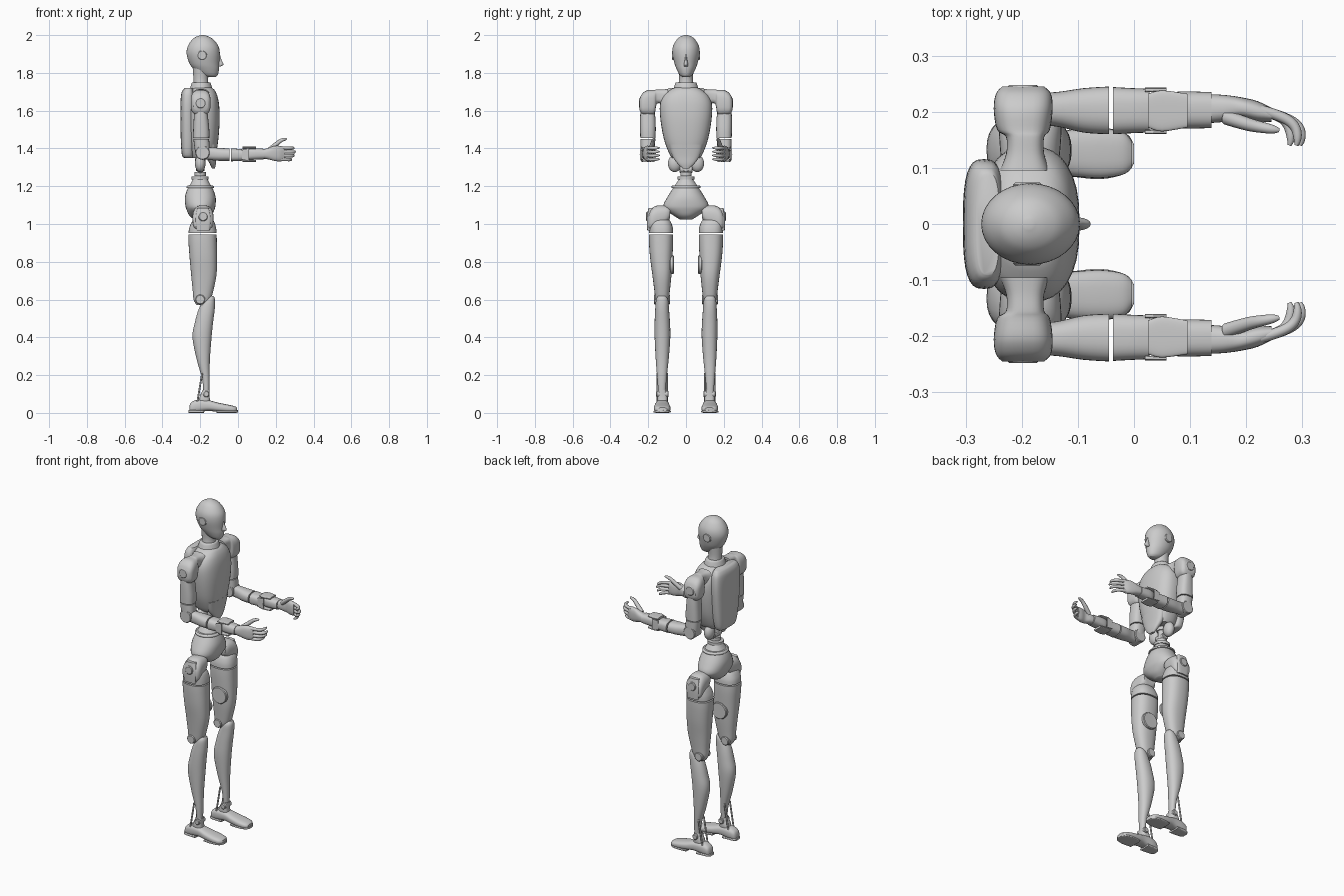
import bpy, bmesh, math


def spline(p0, p1, p2, p3, t):
    return [0.5 * (2*b + (c-a)*t + (2*a-5*b+4*c-d)*t*t + (3*b-a-3*c+d)*t**3)
            for a, b, c, d in zip(p0, p1, p2, p3)]


def loft(name, axis, rows, power=2.0, mirror=False, sides=32, steps=4):
    """Skin rounded sections (t, a0, a1, b0, b1) placed along an axis."""
    if steps > 1:
        pts = [rows[0]] + list(rows) + [rows[-1]]
        fine = [spline(*pts[i:i+4], k / steps)
                for i in range(len(rows) - 1) for k in range(steps)] + [rows[-1]]
    else:
        fine = rows
    bm = bmesh.new()
    rings = []
    for t, a0, a1, b0, b1 in fine:
        ring = []
        for i in range(sides):
            w = 2 * math.pi * i / sides
            c, s = math.cos(w), math.sin(w)
            a = (a0+a1)/2 + (a1-a0)/2 * math.copysign(abs(c)**(2/power), c)
            b = (b0+b1)/2 + (b1-b0)/2 * math.copysign(abs(s)**(2/power), s)
            co = {'x': (t, a, b), 'y': (a, t, b), 'z': (a, b, t)}[axis]
            ring.append(bm.verts.new(co))
        rings.append(ring)
    for r0, r1 in zip(rings, rings[1:]):
        for i in range(sides):
            j = (i + 1) % sides
            bm.faces.new((r0[i], r0[j], r1[j], r1[i]))
    bm.faces.new(rings[0])
    bm.faces.new(rings[-1])
    bmesh.ops.recalc_face_normals(bm, faces=bm.faces)
    me = bpy.data.meshes.new(name)
    bm.to_mesh(me)
    bm.free()
    ob = bpy.data.objects.new(name, me)
    bpy.context.collection.objects.link(ob)
    if mirror:
        m = ob.modifiers.new("mirror", 'MIRROR')
        m.use_axis = (False, True, False)
        m.use_mirror_merge = False
    return ob


def centred(name, rows, power=2.0):
    """Vertical loft on the centre line: (z, x0, x1, half width)."""
    return loft(name, 'z', [(z, a, b, -h, h) for z, a, b, h in rows], power)


def disc(name, x, z, r, y0, y1, mirror=True):
    """Round pin or cap across the body, with chamfered rims."""
    e = min(0.004, (y1 - y0) / 3)
    rows = [(y, x-q, x+q, z-q, z+q) for y, q in
            ((y0, r-e), (y0+e, r), (y1-e, r), (y1, r-e))]
    return loft(name, 'y', rows, mirror=mirror, steps=1)


def ball(name, c, r, mirror=False):
    rows = []
    for i in range(13):
        w = math.pi * (0.02 + 0.96 * i / 12)
        s = math.sin(w)
        rows.append((c[2] - r[2]*math.cos(w), c[0]-r[0]*s, c[0]+r[0]*s,
                     c[1]-r[1]*s, c[1]+r[1]*s))
    return loft(name, 'z', rows, mirror=mirror, steps=1)


def tube(name, points, radius):
    """Rounded tube along a path, made for both sides; points are x, y, z, scale."""
    for s, side in ((1, "left"), (-1, "right")):
        cu = bpy.data.curves.new(f"{name}_{side}", 'CURVE')
        cu.dimensions = '3D'
        cu.bevel_depth, cu.bevel_resolution = radius, 3
        cu.use_fill_caps = True
        cu.resolution_u = 5
        sp = cu.splines.new('NURBS')
        sp.points.add(len(points) - 1)
        sp.use_endpoint_u, sp.order_u = True, 3
        for p, (x, y, z, k) in zip(sp.points, points):
            p.co, p.radius = (x, s*y, z, 1), k
        ob = bpy.data.objects.new(cu.name, cu)
        bpy.context.collection.objects.link(ob)


# head, nose, ears, neck
centred("head", [(1.778, -.165, -.118, .018), (1.79, -.2, -.107, .034), (1.82, -.235, -.1, .05),
                 (1.85, -.257, -.099, .061), (1.9, -.272, -.096, .072), (1.94, -.266, -.103, .069),
                 (1.975, -.244, -.128, .05), (1.992, -.22, -.155, .03), (2.0, -.195, -.18, .008)])
centred("nose", [(1.835, -.12, -.09, .012), (1.845, -.12, -.077, .011),
                 (1.87, -.12, -.088, .007), (1.9, -.12, -.096, .004)])
disc("ear_cap", -.19, 1.893, .026, .055, .074)
centred("neck", [(1.68, -.24, -.15, .05), (1.73, -.236, -.155, .042), (1.77, -.236, -.158, .037),
                 (1.83, -.24, -.15, .042)])
centred("collar", [(1.69, -.26, -.13, .075), (1.715, -.255, -.135, .066),
                   (1.745, -.245, -.145, .056), (1.75, -.24, -.15, .05)])

# torso shells
centred("chest_shell", [(1.35, -.25, -.125, .075), (1.38, -.262, -.115, .092), (1.45, -.27, -.104, .117),
                        (1.55, -.275, -.097, .135), (1.63, -.272, -.1, .138), (1.68, -.265, -.11, .12),
                        (1.71, -.25, -.125, .085), (1.722, -.24, -.14, .06)], 2.5)
centred("belly_plate", [(1.295, -.138, -.122, .018), (1.32, -.15, -.117, .045),
                        (1.36, -.17, -.115, .073), (1.42, -.17, -.108, .09)], 2.4)
centred("back_plate", [(1.35, -.285, -.24, .06), (1.365, -.297, -.235, .082), (1.45, -.303, -.23, .1),
                       (1.6, -.305, -.23, .115), (1.68, -.302, -.23, .112), (1.71, -.292, -.235, .1),
                       (1.72, -.28, -.24, .09)], 3)
ball("waist_pad", (-.2, .06, 1.32), (.028, .036, .045), True)

# waist column
for z, r, h in ((1.235, .045, .016), (1.255, .03, .02), (1.28, .022, .05), (1.33, .028, .05)):
    centred("waist_joint", [(z, -.2-r, -.2+r, r), (z+h, -.2-r, -.2+r, r)])
disc("waist_pin", -.2, 1.29, .02, -.035, .035, False)

# pelvis
centred("pelvis", [(1.025, -.235, -.165, .035), (1.045, -.258, -.14, .066), (1.075, -.272, -.125, .112),
                   (1.1, -.279, -.119, .12), (1.14, -.281, -.118, .1), (1.18, -.27, -.13, .075),
                   (1.215, -.25, -.15, .052), (1.235, -.24, -.16, .038)], 2.2)
centred("pelvis_ring", [(1.19, -.272, -.128, .076), (1.197, -.272, -.128, .078),
                        (1.205, -.265, -.135, .07)])

# shoulder arches
loft("shoulder_arch", 'y', [(.095, -.24, -.15, 1.62, 1.715), (.125, -.228, -.16, 1.635, 1.712),
                            (.155, -.228, -.16, 1.635, 1.712), (.168, -.244, -.15, 1.58, 1.71),
                            (.205, -.25, -.145, 1.575, 1.708), (.232, -.246, -.148, 1.58, 1.69),
                            (.245, -.235, -.16, 1.6, 1.665)], 3, True)
disc("shoulder_cap", -.198, 1.64, .028, .23, .248)

# arms
loft("upper_arm", 'z', [(1.455, -.238, -.152, .162, .242), (1.5, -.237, -.152, .16, .243),
                        (1.56, -.234, -.158, .162, .243), (1.62, -.23, -.165, .168, .24)], 2.6, True)
loft("lower_arm_sleeve", 'z', [(1.37, -.225, -.155, .172, .236), (1.4, -.23, -.15, .166, .24),
                               (1.45, -.236, -.153, .163, .241)], 2.6, True)
disc("elbow", -.188, 1.378, .038, .168, .24)
loft("forearm", 'x', [(-.19, .176, .234, 1.343, 1.408), (-.14, .174, .235, 1.338, 1.406),
                      (-.09, .163, .242, 1.334, 1.402), (-.045, .16, .245, 1.334, 1.4)], 2.4, True)
loft("forearm_cuff", 'x', [(-.037, .16, .244, 1.332, 1.4), (.0, .162, .242, 1.333, 1.398),
                           (.028, .163, .241, 1.336, 1.395)], 2.8, True)
for z in (1.328, 1.397):
    loft("wrist_fork", 'x', [(.025, .172, .232, z, z+.012), (.05, .165, .238, z, z+.012),
                             (.095, .172, .232, z, z+.012)], 3, True)
for y in (.16, .235):
    loft("wrist_cheek", 'x', [(.02, y, y+.008, 1.34, 1.395), (.058, y, y+.008, 1.335, 1.4)], 5, True)
loft("wrist", 'x', [(.04, .19, .215, 1.345, 1.402), (.05, .175, .228, 1.34, 1.402),
                    (.08, .17, .236, 1.34, 1.402), (.138, .171, .235, 1.343, 1.398)], 2.6, True)

# hands
loft("palm", 'x', [(.135, .18, .231, 1.346, 1.396), (.16, .182, .23, 1.342, 1.402),
                   (.19, .188, .226, 1.335, 1.413), (.22, .182, .219, 1.331, 1.414),
                   (.245, .182, .207, 1.335, 1.41)], 2.5, True)
for i, reach in enumerate((-.016, -.003, .003, -.004)):
    z = 1.343 + .02 * i
    tube("finger", [(.225, .203, z, 1), (.262, .193, z-.002, 1), (.292+reach, .176, z-.002, .95),
                    (.297+reach, .15, z, .8), (.293+reach, .14, z, .35)], .0095)
tube("thumb", [(.165, .19, 1.392, 1.2), (.2, .178, 1.42, 1.1), (.228, .172, 1.444, .9),
               (.252, .168, 1.45, .7), (.259, .167, 1.45, .3)], .011)

# hips
loft("hip_cap", 'y', [(.085, -.225, -.145, 1.03, 1.085), (.105, -.235, -.135, 1.0, 1.096),
                      (.15, -.24, -.13, .97, 1.098), (.18, -.24, -.13, .96, 1.085),
                      (.197, -.235, -.14, .97, 1.06), (.201, -.22, -.155, .985, 1.04)], 2.6, True)
loft("hip_strut", 'z', [(.965, -.22, -.15, .185, .205), (1.03, -.225, -.145, .185, .207),
                        (1.085, -.215, -.155, .17, .198)], 3, True)
disc("hip_pin", -.185, 1.04, .025, .19, .211)

# legs
loft("thigh_top", 'z', [(.952, -.262, -.113, .068, .196), (.98, -.258, -.116, .07, .197),
                        (1.01, -.245, -.125, .08, .196), (1.03, -.23, -.14, .095, .185)], 2.5, True)
loft("thigh", 'z', [(.572, -.22, -.165, .1, .152), (.6, -.235, -.145, .091, .162),
                    (.65, -.24, -.13, .085, .168), (.73, -.248, -.114, .077, .178),
                    (.82, -.256, -.111, .072, .19), (.9, -.262, -.112, .068, .196),
                    (.945, -.263, -.113, .068, .197)], 2.4, True)
disc("thigh_inner_disc", -.175, .785, .05, .064, .085)
disc("knee_cap", -.2, .6, .026, .084, .17)
loft("shin", 'z', [(.11, -.184, -.152, .108, .147), (.18, -.19, -.15, .103, .152),
                   (.28, -.218, -.149, .092, .16), (.4, -.241, -.14, .083, .166),
                   (.48, -.228, -.132, .085, .166), (.55, -.208, -.123, .09, .163),
                   (.6, -.18, -.122, .095, .158), (.62, -.155, -.13, .11, .145)], 2.2, True)

# ankles and feet
disc("ankle_pin", -.168, .1, .017, .092, .158)
for y in (.1, .15):
    tube("ankle_rod", [(-.215, y, .06, 1), (-.205, y, .12, 1), (-.19, y, .21, 1)], .005)
loft("ankle_block", 'z', [(.045, -.215, -.145, .1, .15), (.08, -.205, -.15, .098, .152),
                          (.12, -.188, -.15, .106, .146)], 3, True)
loft("foot", 'x', [(-.258, .108, .142, .004, .035), (-.248, .097, .155, .002, .055),
                   (-.215, .09, .16, .003, .07), (-.16, .09, .162, .01, .068),
                   (-.11, .085, .168, .006, .055), (-.06, .082, .17, .002, .045),
                   (-.02, .088, .164, .002, .036), (-.004, .1, .148, .006, .028)], 2.7, True)
loft("sole", 'x', [(-.262, .105, .145, 0, .014), (-.245, .094, .157, 0, .016),
                   (-.18, .09, .162, 0, .014)], 4, True)
loft("toe_sole", 'x', [(-.115, .085, .168, 0, .012), (-.06, .08, .172, 0, .014),
                       (-.015, .09, .162, 0, .014), (0, .108, .142, .003, .014)], 4, True)

# smooth shading with sharp rims
bpy.ops.object.select_all(action='DESELECT')
for ob in bpy.context.scene.objects:
    if ob.type == 'MESH':
        ob.select_set(True)
        bpy.context.view_layer.objects.active = ob
bpy.ops.object.shade_smooth_by_angle(angle=math.radians(40))
